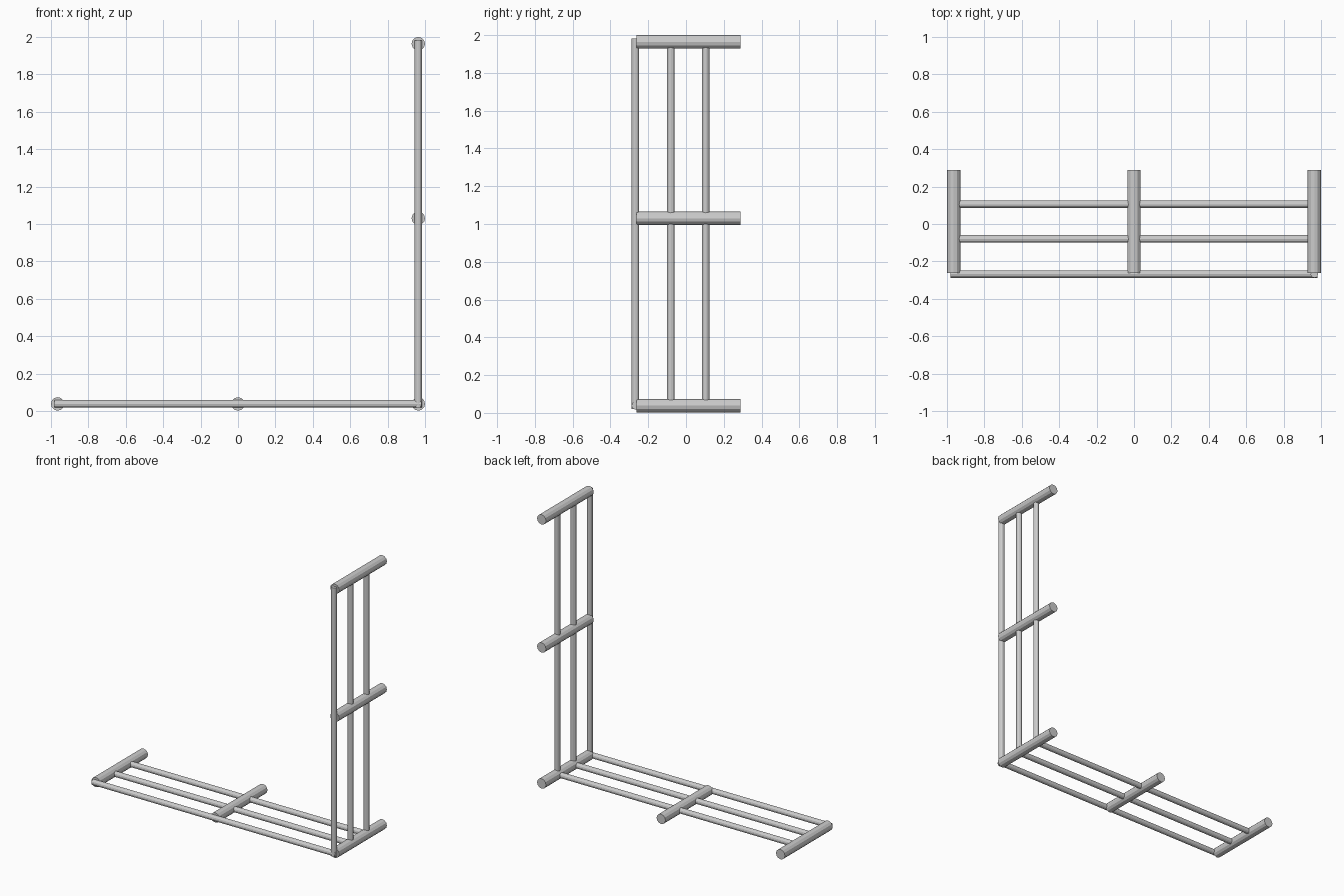
import bpy
from mathutils import Vector

if "Cube" in bpy.data.objects:
    bpy.data.objects.remove(bpy.data.objects["Cube"])


def rod(name, start, end, radius, sides):
    """Capped straight tube between two points."""
    a, b = Vector(start), Vector(end)
    d = b - a
    bpy.ops.mesh.primitive_cylinder_add(vertices=sides, radius=radius, depth=d.length,
                                        location=(a + b) / 2)
    ob = bpy.context.object
    ob.name = name
    ob.rotation_euler = d.to_track_quat('Z', 'Y').to_euler()
    return ob


R_POST, R_RAIL = 0.036, 0.02
X, Z0, Z_MID, Z_TOP = 0.964, 0.038, 1.03, 1.964
Y_FRONT, Y_BACK = -0.262, 0.288
RAIL_Y = (-0.268, -0.08, 0.105)

# thick posts running front to back
posts = {"left_post": (-X, Z0), "middle_post": (0, Z0), "corner_post": (X, Z0),
         "upper_middle_post": (X, Z_MID), "top_post": (X, Z_TOP)}
for name, (x, z) in posts.items():
    rod(name, (x, Y_FRONT, z), (x, Y_BACK, z), R_POST, 12)

# thin rails along the floor and up the right side
for i, y in enumerate(RAIL_Y):
    e = 0.018 if i == 0 else 0
    rod(f"floor_rail_{i}", (-X - e, y, Z0), (X + e, y, Z0), R_RAIL, 12)
    rod(f"upright_rail_{i}", (X, y, Z0 - e), (X, y, Z_TOP + e), R_RAIL, 12)
